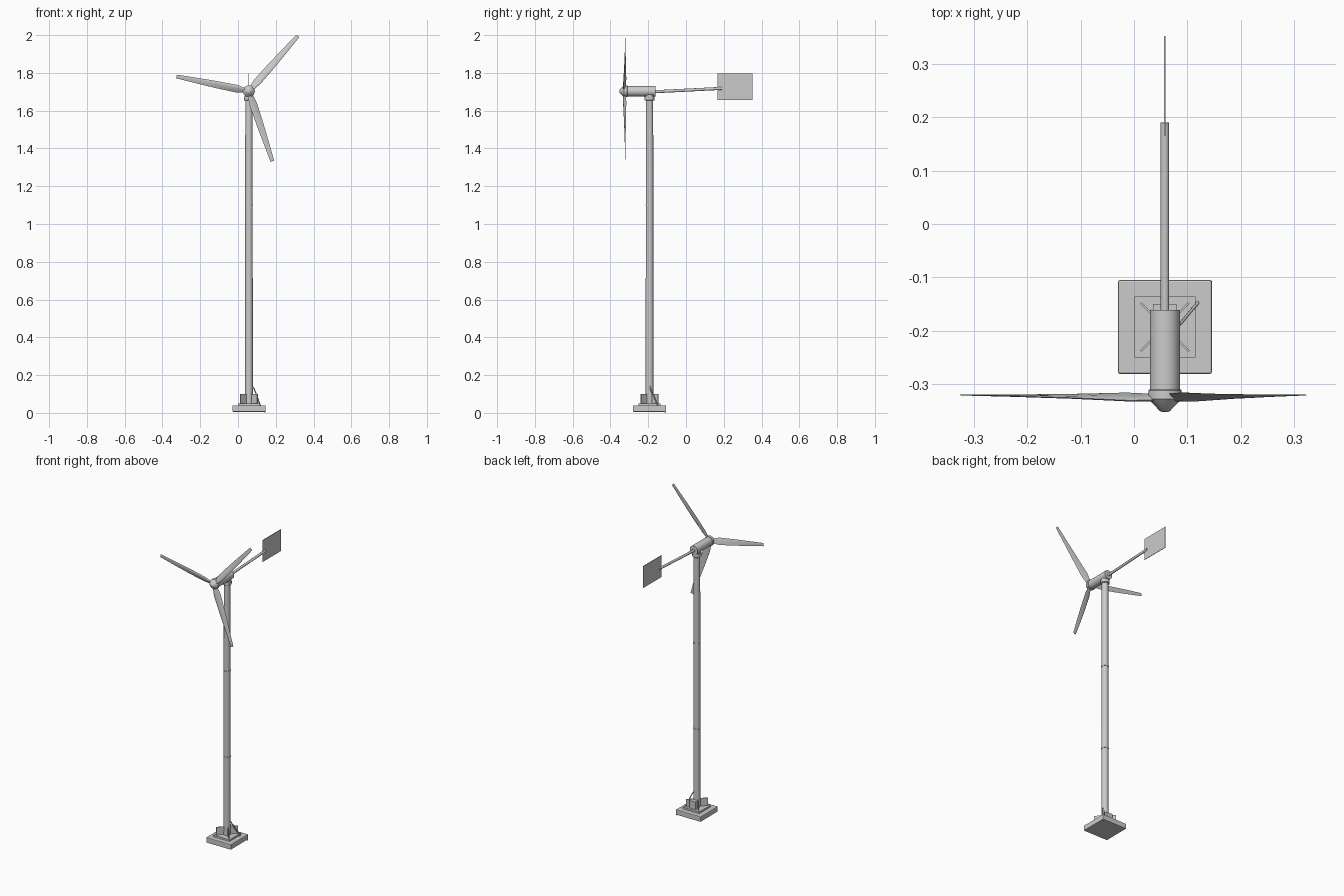
import bpy, bmesh, math
from mathutils import Vector, Matrix

if "Cube" in bpy.data.objects:
    bpy.data.objects.remove(bpy.data.objects["Cube"])

CX, CY, HZ = 0.058, -0.193, 1.703   # tower axis and rotor height


def finish(name, bm, smooth=False):
    bmesh.ops.recalc_face_normals(bm, faces=bm.faces)
    me = bpy.data.meshes.new(name)
    bm.to_mesh(me)
    bm.free()
    ob = bpy.data.objects.new(name, me)
    bpy.context.collection.objects.link(ob)
    if smooth:
        bpy.ops.object.select_all(action='DESELECT')
        ob.select_set(True)
        bpy.context.view_layer.objects.active = ob
        bpy.ops.object.shade_smooth_by_angle(angle=math.radians(35))
    return ob


def box(name, center, size, bevel=0, rot=0):
    bm = bmesh.new()
    m = Matrix.Translation(center) @ Matrix.Rotation(rot, 4, 'Z') @ Matrix.Diagonal((*size, 1))
    bmesh.ops.create_cube(bm, size=1, matrix=m)
    if bevel:
        bmesh.ops.bevel(bm, geom=bm.edges[:], offset=bevel, segments=2, profile=0.5, affect='EDGES')
    return finish(name, bm)


def lathe(name, profile, start, direction, sides=24):
    """Revolve (distance, radius) pairs around an axis."""
    q = Vector(direction).to_track_quat('Z', 'Y')
    bm = bmesh.new()
    rings = []
    for d, r in profile:
        rings.append([bm.verts.new(Vector(start) + q @ Vector((
            r * math.cos(math.tau * i / sides), r * math.sin(math.tau * i / sides), d)))
            for i in range(sides)])
    for a, b in zip(rings, rings[1:]):
        for i in range(sides):
            j = (i + 1) % sides
            bm.faces.new((a[i], a[j], b[j], b[i]))
    bm.faces.new(rings[0])
    bm.faces.new(rings[-1])
    return finish(name, bm, True)


# Foundation slab, flange plate and diagonal gussets
box("base_slab", (CX, CY, 0.023), (0.176, 0.176, 0.034), 0.004)
box("flange_plate", (CX, CY, 0.045), (0.115, 0.115, 0.012))
for i in range(4):
    a = math.radians(45 + 90 * i)
    box("gusset", (CX + 0.04 * math.cos(a), CY + 0.04 * math.sin(a), 0.075),
        (0.048, 0.004, 0.052), rot=a)
box("access_box", (CX, CY + 0.031, 0.074), (0.044, 0.024, 0.05))

# Tower tube with two joint rings and yaw collar
lathe("tower", [(0.05, 0.0205), (1.66, 0.0195)], (CX, CY, 0), (0, 0, 1))
for z in (0.55, 1.10):
    lathe("joint_ring", [(-0.003, 0.022), (0.003, 0.022)], (CX, CY, z), (0, 0, 1))
lathe("yaw_collar", [(0, 0.023), (0.004, 0.027), (0.022, 0.027), (0.022, 0.022), (0.04, 0.022)],
      (CX, CY, 1.653), (0, 0, 1))

# Nacelle and hub with blunt nose cone
lathe("nacelle", [(0, 0.028), (0.15, 0.028)], (CX, -0.161, HZ), (0, -1, 0), 32)
lathe("hub", [(0, 0.029), (0.002, 0.031), (0.018, 0.031), (0.022, 0.027), (0.04, 0.010), (0.042, 0.006)],
      (CX, -0.31, HZ), (0, -1, 0), 32)

# Tail boom and vane
b0, b1 = Vector((CX, -0.17, 1.70)), Vector((CX, 0.19, 1.718))
lathe("tail_boom", [(0, 0.008), ((b1 - b0).length, 0.008)], b0, b1 - b0, 16)
box("tail_vane", (CX, 0.259, 1.727), (0.003, 0.187, 0.139))

# Three twisted, tapered blades: stations are (radius, chord, pitch, thickness)
stations = [(0.02, 0.028, 24, 0.012), (0.07, 0.043, 20, 0.009), (0.18, 0.038, 11, 0.006),
            (0.29, 0.029, 6, 0.004), (0.391, 0.020, 3, 0.002)]
section = [(-0.5, 0), (-0.38, -0.45), (-0.15, -0.6), (0.2, -0.3), (0.5, 0), (0.1, 0.15), (-0.3, 0.3)]
for k in range(3):
    spin = Matrix.Translation((CX, -0.324, HZ)) @ Matrix.Rotation(-math.radians(48.5 + 120 * k), 4, 'Y')
    bm = bmesh.new()
    rings = []
    for r, c, p, t in stations:
        ring = []
        cp, sp = math.cos(math.radians(p)), math.sin(math.radians(p))
        for u, v in section:
            w, d = u * c, v * t
            ring.append(bm.verts.new(spin @ Vector((r, w * sp + d * cp + 0.004 * r / 0.39, w * cp - d * sp))))
        rings.append(ring)
    n = len(section)
    for a, b in zip(rings, rings[1:]):
        for i in range(n):
            bm.faces.new((a[i], a[(i + 1) % n], b[(i + 1) % n], b[i]))
    bm.faces.new(rings[0])
    bm.faces.new(rings[-1])
    finish("blade", bm, True)

# Power cable leaving the tower and running off the slab corner
cu = bpy.data.curves.new("power_cable", 'CURVE')
cu.dimensions = '3D'
cu.bevel_depth = 0.003
cu.bevel_resolution = 2
cu.use_fill_caps = True
pts = [(CX + 0.012, CY + 0.005, 0.15), (0.087, -0.187, 0.125), (0.105, -0.165, 0.075),
       (0.117, -0.151, 0.042), (0.144, -0.108, 0.003)]
sp = cu.splines.new('POLY')
sp.points.add(len(pts) - 1)
for p, co in zip(sp.points, pts):
    p.co = (*co, 1)
bpy.context.collection.objects.link(bpy.data.objects.new("power_cable", cu))
